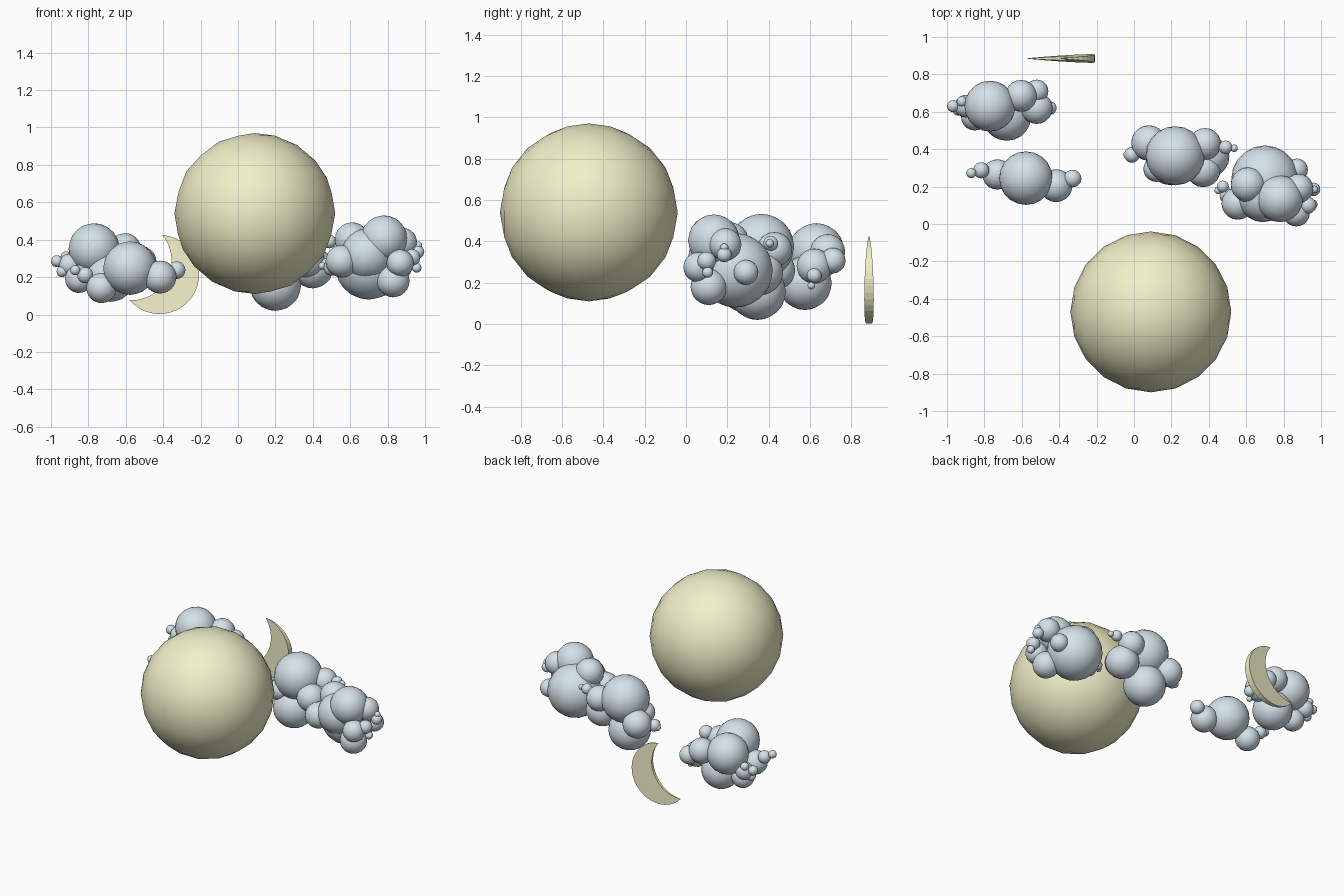
import bpy, bmesh, math
from mathutils import Matrix, Vector

if "Cube" in bpy.data.objects:
    bpy.data.objects.remove(bpy.data.objects["Cube"])


def material(name, color):
    m = bpy.data.materials.new(name)
    m.diffuse_color = color
    m.use_nodes = True
    m.node_tree.nodes["Principled BSDF"].inputs["Base Color"].default_value = m.diffuse_color
    return m


blue = material("cloud_blue", (0.66, 0.76, 0.82, 1))
yellow = material("pale_yellow", (0.88, 0.87, 0.58, 1))


def finish(name, bm, mat, smooth):
    bmesh.ops.recalc_face_normals(bm, faces=bm.faces)
    for f in bm.faces:
        f.smooth = smooth
    me = bpy.data.meshes.new(name)
    bm.to_mesh(me)
    bm.free()
    me.materials.append(mat)
    ob = bpy.data.objects.new(name, me)
    bpy.context.collection.objects.link(ob)
    return ob


def puffs(name, balls, mat):
    """One object made of overlapping balls (x, y, z, radius)."""
    bm = bmesh.new()
    for x, y, z, r in balls:
        bmesh.ops.create_icosphere(bm, subdivisions=3, radius=r,
                                   matrix=Matrix.Translation((x, y, z)))
    return finish(name, bm, mat, True)


# Large ball in front
puffs("sun", [(0.09, -0.47, 0.54, 0.43)], yellow)

# Small cloud, left
puffs("cloud_left_front", [
    (-.578, .245, .248, .143), (-.417, .205, .20, .088), (-.328, .243, .237, .047),
    (-.73, .265, .142, .081), (-.817, .287, .21, .043), (-.87, .272, .237, .027),
], blue)

# Cloud behind it
puffs("cloud_left_back", [
    (-.77, .63, .352, .136), (-.68, .575, .198, .13), (-.604, .685, .35, .085),
    (-.52, .71, .307, .062), (-.52, .62, .28, .085), (-.45, .62, .235, .036),
    (-.46, .606, .186, .018), (-.85, .575, .19, .075), (-.90, .63, .265, .06),
    (-.968, .63, .285, .032), (-.92, .655, .31, .028), (-.94, .61, .23, .03),
], blue)

# Middle cloud
puffs("cloud_middle", [
    (.22, .365, .375, .158), (.2, .345, .158, .138), (.08, .433, .26, .095),
    (.38, .428, .36, .085), (.40, .36, .25, .11), (.37, .29, .29, .093),
    (.12, .295, .28, .07), (.49, .41, .39, .036), (.535, .405, .39, .02),
    (-.01, .37, .25, .042), (-.035, .37, .24, .022),
], blue)

# Right cloud
puffs("cloud_right", [
    (.70, .24, .26, .18), (.78, .135, .405, .125), (.61, .21, .40, .093),
    (.69, .15, .32, .14), (.555, .11, .285, .087), (.867, .06, .275, .073),
    (.83, .11, .18, .088), (.88, .19, .385, .078), (.87, .29, .25, .06),
    (.96, .185, .335, .036), (.965, .185, .37, .02), (.93, .10, .305, .045),
    (.955, .105, .25, .026), (.475, .20, .27, .032), (.45, .18, .26, .02),
    (.50, .15, .25, .042),
], blue)

# Thin crescent: two arcs through shared tips, thickness fading to the tips
N = 24
Y, HALF = 0.885, 0.022
mid = Vector((-0.492, 0.251))
axis = Vector((0.89, -0.45)).normalized()
chord = Vector((-axis.y, axis.x))
h = 0.195


def arc_point(depth, i):
    """Point i of an arc bulging by depth over a chord of half length h."""
    r = (h * h + depth * depth) / (2 * depth)
    s = depth - r
    a0 = math.atan2(h, -s)
    a = a0 - 2 * a0 * i / N
    return (s + r * math.cos(a), r * math.sin(a))


bm = bmesh.new()
rows = []
for i in range(N + 1):
    row = []
    for depth, side in ((0.293, -1), (0.293, 1), (0.127, 1), (0.127, -1)):
        a, b = arc_point(depth, i)
        p = mid + axis * a + chord * b
        t = HALF * max(a, 0) / 0.28
        row.append(bm.verts.new((p.x, Y + side * t, p.y)))
    rows.append(row)
for r0, r1 in zip(rows, rows[1:]):
    for k in range(4):
        bm.faces.new((r0[k], r0[(k + 1) % 4], r1[(k + 1) % 4], r1[k]))
bmesh.ops.remove_doubles(bm, verts=bm.verts, dist=0.0005)
finish("crescent_moon", bm, yellow, False)
